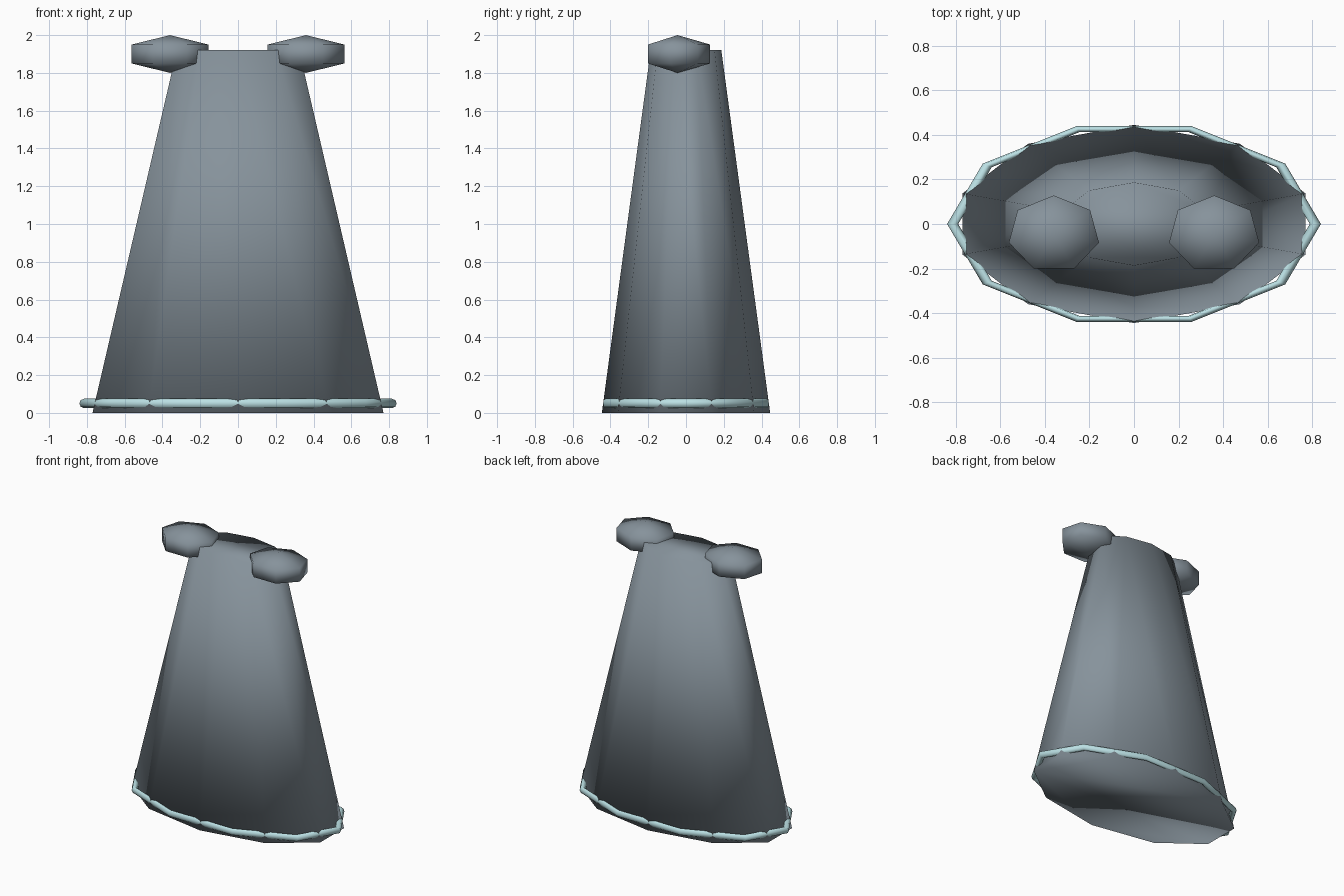
import bpy

if "Cube" in bpy.data.objects:
    bpy.data.objects.remove(bpy.data.objects["Cube"])

DEPTH = 0.55  # all cross-sections are ellipses squashed front to back


def material(name, color):
    m = bpy.data.materials.new(name)
    m.diffuse_color = color
    m.use_nodes = True
    m.node_tree.nodes["Principled BSDF"].inputs["Base Color"].default_value = m.diffuse_color
    return m


def finish(name, mat, scale):
    ob = bpy.context.object
    ob.name = name
    ob.scale = scale
    bpy.ops.object.transform_apply(location=False, rotation=False, scale=True)
    bpy.ops.object.shade_smooth()
    ob.data.materials.append(mat)
    return ob


slate = material("slate_cloth", (0.24, 0.29, 0.33, 1))
pale = material("pale_trim", (0.5, 0.75, 0.78, 1))

# Robe: ten-sided tapered body, capped at both ends
bpy.ops.mesh.primitive_cone_add(vertices=10, radius1=0.81, radius2=0.34,
                                depth=1.92, location=(0, 0, 0.96))
finish("robe", slate, (1, DEPTH, 1))

# Hem trim: ten-segment ring, its corners fall between the robe's corners
bpy.ops.mesh.primitive_torus_add(major_segments=10, minor_segments=8,
                                 major_radius=0.815, minor_radius=0.025,
                                 location=(0, 0, 0.05))
finish("hem_trim", pale, (1, DEPTH, 1))

# Shoulder pads: flattened seven-sided low-poly balls
for side, label in ((-1, "left"), (1, "right")):
    bpy.ops.mesh.primitive_uv_sphere_add(segments=7, ring_count=3, radius=1,
                                         location=(side * 0.36, -0.045, 1.9))
    finish(label + "_shoulder_pad", slate, (0.24, 0.2, 0.1))
